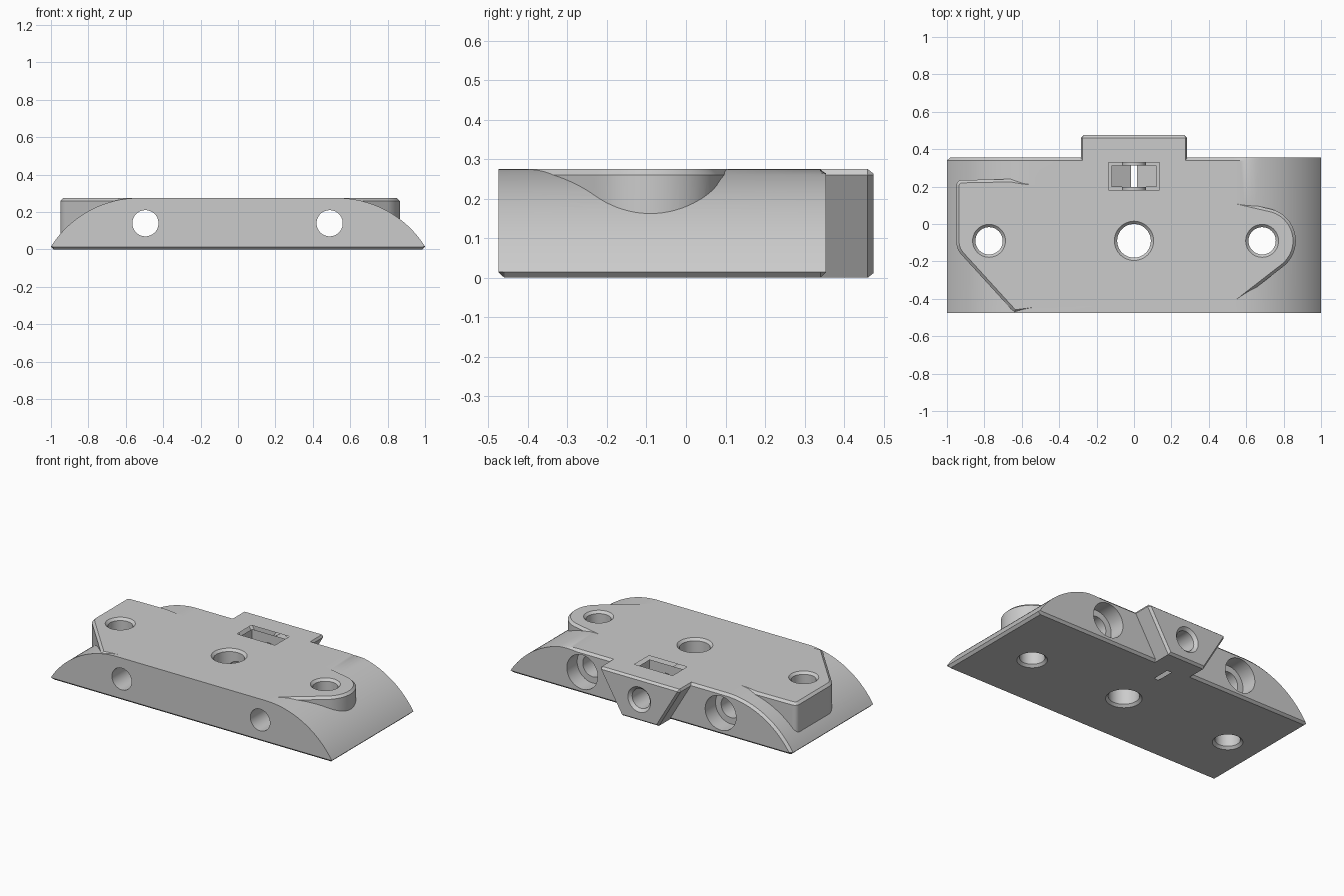
import bpy
import bmesh
from math import sin, cos, pi, radians, asin
from mathutils import Vector

if "Cube" in bpy.data.objects:
    bpy.data.objects.remove(bpy.data.objects["Cube"], do_unlink=True)

TOP, FRONT, BACK, CH = 0.275, -0.475, 0.355, 0.015

grey = bpy.data.materials.new("plain grey")
grey.use_nodes = True
grey.diffuse_color = (0.6, 0.6, 0.6, 1)
grey.node_tree.nodes["Principled BSDF"].inputs["Base Color"].default_value = (0.6, 0.6, 0.6, 1)


def loft(name, sections):
    """Skin a closed solid through loops with equal point counts."""
    bm = bmesh.new()
    rings = [[bm.verts.new(p) for p in s] for s in sections]
    n = len(rings[0])
    for a, b in zip(rings, rings[1:]):
        for i in range(n):
            j = (i + 1) % n
            bm.faces.new((a[i], a[j], b[j], b[i]))
    bm.faces.new(rings[0])
    bm.faces.new(rings[-1])
    bmesh.ops.recalc_face_normals(bm, faces=bm.faces)
    mesh = bpy.data.meshes.new(name)
    bm.to_mesh(mesh)
    bm.free()
    mesh.materials.append(grey)
    obj = bpy.data.objects.new(name, mesh)
    bpy.context.collection.objects.link(obj)
    return obj


def bore(name, x, other, steps, axis, segments=48):
    """Turned cutter: steps are (distance along axis, radius)."""
    sections = []
    for d, r in steps:
        ring = []
        for i in range(segments):
            u = x + r * cos(2 * pi * i / segments)
            v = other + r * sin(2 * pi * i / segments)
            ring.append((u, v, d) if axis == "z" else (u, d, v))
        sections.append(ring)
    return loft(name, sections)


def inset(points, d):
    """Offset a counter-clockwise outline inwards with mitred corners."""
    out = []
    n = len(points)
    for i in range(n):
        p0, p, p1 = (Vector(points[k % n]) for k in (i - 1, i, i + 1))
        e0, e1 = (p - p0).normalized(), (p1 - p).normalized()
        n0, n1 = Vector((-e0.y, e0.x)), Vector((-e1.y, e1.x))
        out.append(p + (n0 + n1) * (d / (1 + n0.dot(n1))))
    return out


def boss(name, outline):
    """Upright pad with a chamfered top rim."""
    top = inset(outline, CH)
    return loft(name, [[(x, y, 0.05) for x, y in outline],
                       [(x, y, TOP - CH) for x, y in outline],
                       [(x, y, TOP) for x, y in top]])


def arc(cx, cy, r, a0, a1, n):
    angles = [radians(a0 + (a1 - a0) * i / n) for i in range(n + 1)]
    return [(cx + r * cos(a), cy + r * sin(a)) for a in angles]


def combine(target, tool, operation):
    mod = target.modifiers.new(tool.name, "BOOLEAN")
    mod.operation, mod.solver, mod.object = operation, "EXACT", tool
    bpy.context.view_layer.objects.active = target
    bpy.ops.object.modifier_apply(modifier=mod.name)
    bpy.data.objects.remove(tool, do_unlink=True)


# Main body: flat top with rounded shoulders
SHOULDER, R, STEPS = 0.53, 0.555, 28


def body_section(y, bottom, bevel):
    half = 1 - CH - 1.5 * bevel
    pts = [(-half, y, bottom), (half, y, bottom)]
    for side in (1, -1):
        run = []
        start = asin((CH - TOP + R) / (R - (bevel if side < 0 else 0)))
        for i in range(STEPS + 1):
            t = i / STEPS
            a = start + (pi / 2 - start) * t
            # The rear bevel fades out on the left shoulder
            k = bevel if side < 0 else bevel * max(0, 1 - (1 - t) * 4.5)
            run.append((side * (SHOULDER + (R - k) * cos(a)), y,
                        TOP - R + (R - k) * sin(a)))
        pts += run if side > 0 else run[::-1]
    return pts


body = loft("mounting_block", [body_section(FRONT, CH - 0.001, 0),
                               body_section(FRONT + CH, 0, 0),
                               body_section(BACK - CH, 0, 0),
                               body_section(BACK, CH - 0.001, CH)])

# Rear tab, narrowing downwards
tab_outline = [(-0.13, 0), (0.13, 0), (0.284, TOP - CH), (0.276, TOP),
               (-0.276, TOP), (-0.284, TOP - CH)]
tab = loft("rear_tab", [[(x, y, z) for x, z in outline] for y, outline in
                        ((0.3, tab_outline), (0.46, tab_outline),
                         (0.475, inset(tab_outline, 0.012)))])

# Pads around the end holes
left_boss = boss("left_boss", [(0.45, -0.4), (0.55, -0.42)]
                 + arc(0.69, -0.09, 0.175, -52, 74, 28)
                 + [(0.55, 0.122), (0.45, 0.122)])
right_boss = boss("right_boss", [(-0.45, 0.22), (-0.59, 0.228), (-0.66, 0.24)]
                  + arc(-0.92, 0.205, 0.03, 90, 180, 6)
                  + arc(-0.85, -0.095, 0.1, 180, 222, 8)
                  + [(-0.64, -0.474), (-0.45, -0.45)])
for part in (tab, left_boss, right_boss):
    combine(body, part, "UNION")

# Vertical holes, chamfered at both ends
for name, x, r in (("centre_hole", 0, 0.09), ("left_hole", 0.685, 0.073),
                   ("right_hole", -0.775, 0.073)):
    combine(body, bore(name, x, -0.09, ((-0.01, r + 0.025), (CH, r), (TOP - CH, r),
                                        (TOP + 0.01, r + 0.025)), "z"), "DIFFERENCE")

# Front-to-back bolt holes, counterbored from the rear
for name, x in (("left_bolt_hole", 0.49), ("right_bolt_hole", -0.495)):
    combine(body, bore(name, x, 0.14, ((-0.6, 0.07), (0.25, 0.07), (0.25, 0.11),
                                       (0.6, 0.11)), "y"), "DIFFERENCE")

# Screw hole through the tab into the centre hole
combine(body, bore("tab_hole", 0, 0.14, ((-0.06, 0.063), (0.457, 0.063),
                                         (0.485, 0.091)), "y"), "DIFFERENCE")

# Nut pocket with a pointed floor that just breaks the underside
pocket_outline = [(0, -0.009), (0.12, 0.06), (0.12, 0.35), (-0.12, 0.35), (-0.12, 0.06)]
combine(body, loft("nut_pocket", [[(x, y, z) for x, z in pocket_outline]
                                  for y in (0.198, 0.314)]), "DIFFERENCE")
rim = [(-1, -1), (1, -1), (1, 1), (-1, 1)]
combine(body, loft("pocket_rim", [[(sx * (0.12 + g), 0.256 + sy * (0.058 + g), z)
                                   for sx, sy in rim]
                                  for z, g in ((TOP - CH, 0.0002), (TOP + 0.01, 0.0252))]),
        "DIFFERENCE")

bpy.ops.object.select_all(action="DESELECT")
body.select_set(True)
bpy.context.view_layer.objects.active = body
bpy.ops.object.shade_smooth_by_angle(angle=radians(25))
